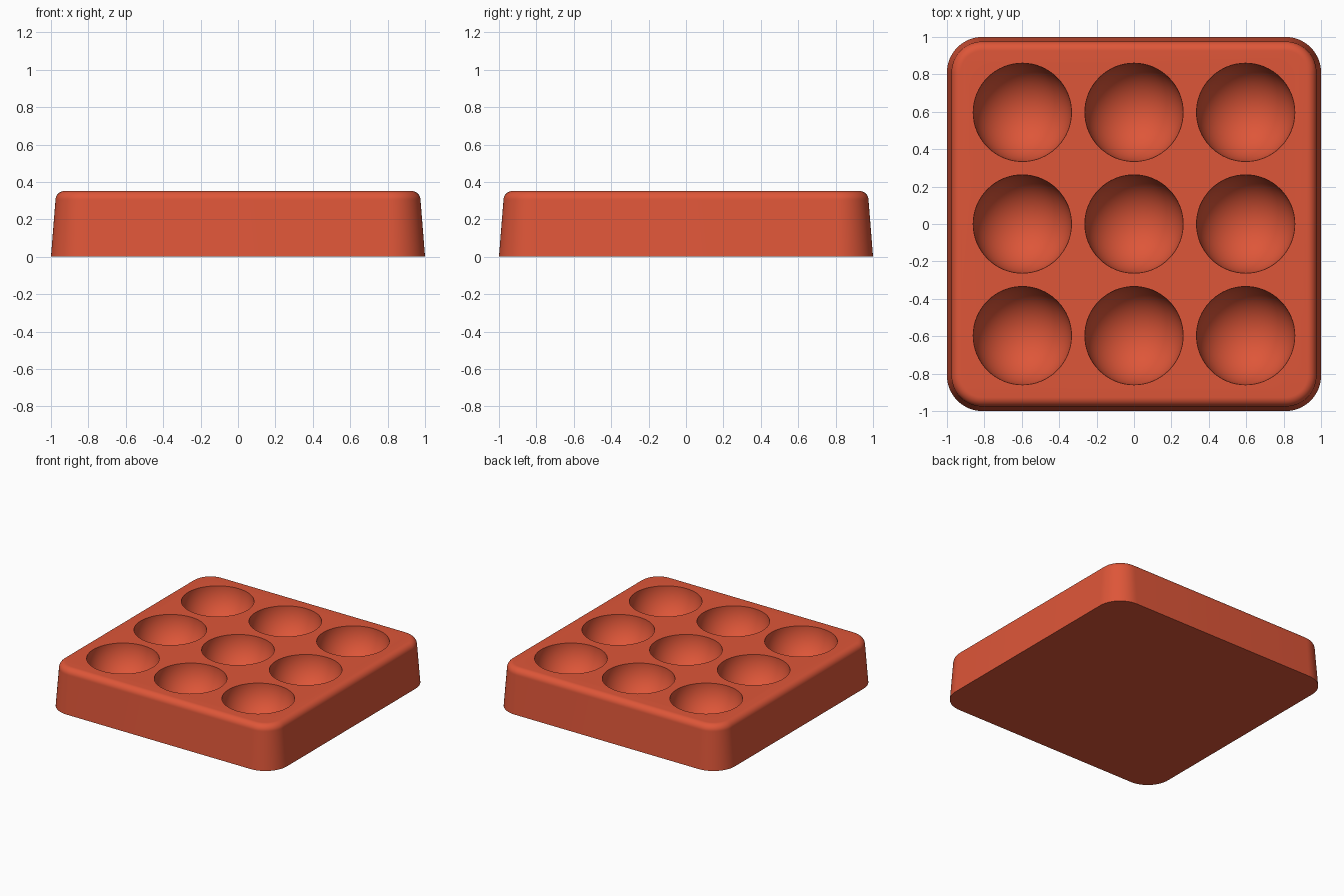
import bpy, bmesh, math

cube = bpy.data.objects.get("Cube")
if cube:
    bpy.data.objects.remove(cube, do_unlink=True)

HEIGHT = 0.352
CORNER = 0.19
FILLET = 0.05
TAPER = 0.024
POCKET = 0.263
SPACING = 0.597

mat = bpy.data.materials.new("terracotta red")
mat.use_nodes = True
colour = (0.73, 0.093, 0.04, 1)
mat.diffuse_color = colour
mat.node_tree.nodes["Principled BSDF"].inputs["Base Color"].default_value = colour


def rounded_square(bm, inset, z, steps=16):
    """Ring of vertices around a square with rounded corners."""
    ring = []
    centre = 1 - CORNER
    radius = CORNER - inset
    for corner, (sx, sy) in enumerate([(1, 1), (-1, 1), (-1, -1), (1, -1)]):
        for i in range(steps + 1):
            a = math.pi / 2 * (corner + i / steps)
            ring.append(bm.verts.new((sx * centre + radius * math.cos(a),
                                      sy * centre + radius * math.sin(a), z)))
    return ring


# Tray body: tapered walls with a rounded top edge
profile = [(0, 0)]
for i in range(11):
    a = math.pi / 2 * i / 10
    profile.append((TAPER + FILLET * (1 - math.cos(a)),
                    HEIGHT - FILLET * (1 - math.sin(a))))
bm = bmesh.new()
rings = [rounded_square(bm, inset, z) for inset, z in profile]
for low, high in zip(rings, rings[1:]):
    for i in range(len(low)):
        j = (i + 1) % len(low)
        bm.faces.new((low[i], low[j], high[j], high[i]))
bm.faces.new(rings[0][::-1])
bm.faces.new(rings[-1])
mesh = bpy.data.meshes.new("tray_body")
bm.to_mesh(mesh)
bm.free()
mesh.materials.append(mat)
tray = bpy.data.objects.new("tray_body", mesh)
bpy.context.collection.objects.link(tray)

# Nine spherical pockets in a three by three grid
bm = bmesh.new()
for col in (-1, 0, 1):
    for row in (-1, 0, 1):
        ball = bmesh.ops.create_uvsphere(bm, u_segments=64, v_segments=33, radius=POCKET)
        bmesh.ops.translate(bm, verts=ball["verts"],
                            vec=(col * SPACING, row * SPACING, HEIGHT))
cut_mesh = bpy.data.meshes.new("pocket_cutter")
bm.to_mesh(cut_mesh)
bm.free()
cut_mesh.materials.append(mat)
cutter = bpy.data.objects.new("pocket_cutter", cut_mesh)
bpy.context.collection.objects.link(cutter)

mod = tray.modifiers.new("pockets", "BOOLEAN")
mod.operation = "DIFFERENCE"
mod.solver = "EXACT"
mod.object = cutter
for obj in bpy.context.selected_objects:
    obj.select_set(False)
bpy.context.view_layer.objects.active = tray
tray.select_set(True)
bpy.ops.object.modifier_apply(modifier=mod.name)
bpy.data.objects.remove(cutter, do_unlink=True)

bpy.ops.object.shade_smooth_by_angle(angle=math.radians(30))
